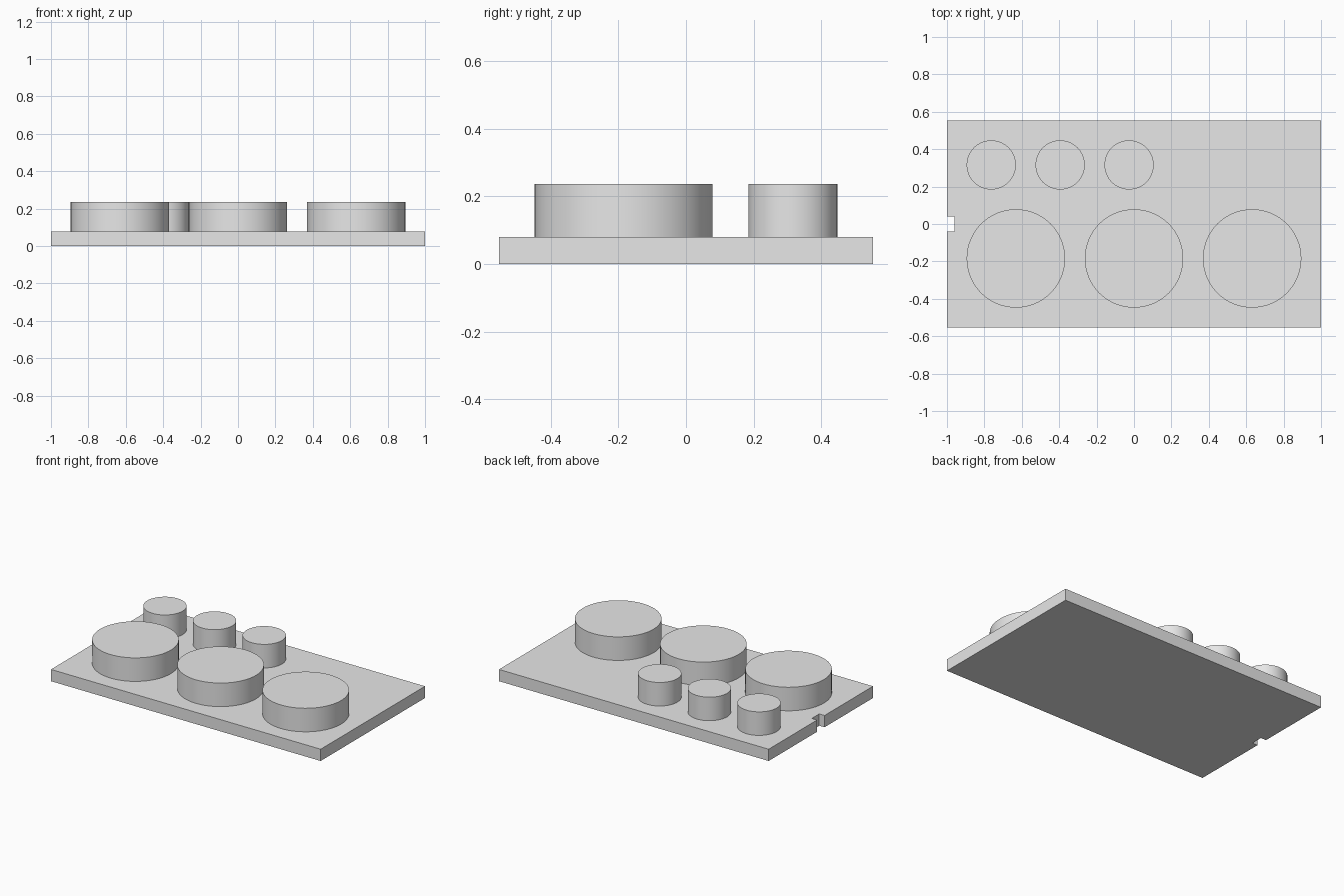
import bpy
import bmesh
import math

cube = bpy.data.objects.get("Cube")
if cube:
    bpy.data.objects.remove(cube, do_unlink=True)

U = 1 / 19             # design unit: the plate is 38 units long
PLATE_T = 1.5 * U
PEG_H = 3 * U

grey = bpy.data.materials.new("light grey")
grey.use_nodes = True
grey.diffuse_color = (0.8, 0.8, 0.8, 1)
grey.node_tree.nodes["Principled BSDF"].inputs["Base Color"].default_value = (0.8, 0.8, 0.8, 1)


def prism(name, outline, z, height, smooth=False):
    """Extrude a flat outline upward from z into a closed solid."""
    bm = bmesh.new()
    face = bm.faces.new([bm.verts.new((x, y, z)) for x, y in outline])
    top = bmesh.ops.extrude_face_region(bm, geom=[face])["geom"]
    moved = [v for v in top if isinstance(v, bmesh.types.BMVert)]
    bmesh.ops.translate(bm, verts=moved, vec=(0, 0, height))
    bmesh.ops.recalc_face_normals(bm, faces=bm.faces)
    mesh = bpy.data.meshes.new(name)
    bm.to_mesh(mesh)
    bm.free()
    mesh.materials.append(grey)
    obj = bpy.data.objects.new(name, mesh)
    bpy.context.collection.objects.link(obj)
    if smooth:
        bpy.ops.object.select_all(action="DESELECT")
        obj.select_set(True)
        bpy.context.view_layer.objects.active = obj
        bpy.ops.object.shade_smooth_by_angle(angle=math.radians(30))
    return obj


def peg(name, x, y, radius, sides=64):
    """Round peg standing on the plate."""
    ring = [(x + radius * math.cos(math.tau * i / sides),
             y + radius * math.sin(math.tau * i / sides)) for i in range(sides)]
    prism(name, ring, PLATE_T, PEG_H, smooth=True)


# Base plate with a small square notch in the right edge
w, d, n = 1.0, 10.5 * U, 0.75 * U
prism("base_plate", [(-w, -d), (w, -d), (w, d), (-w, d),
                     (-w, n), (-w + n, n), (-w + n, -n), (-w, -n)], 0, PLATE_T)

# Three wide pegs along the front, three narrow pegs along the back
for i in range(3):
    peg(f"wide_peg_{i + 1}", (i - 1) * 12 * U, -3.5 * U, 5 * U)
    peg(f"narrow_peg_{i + 1}", (-14.5 + 7 * i) * U, 6 * U, 2.5 * U)
